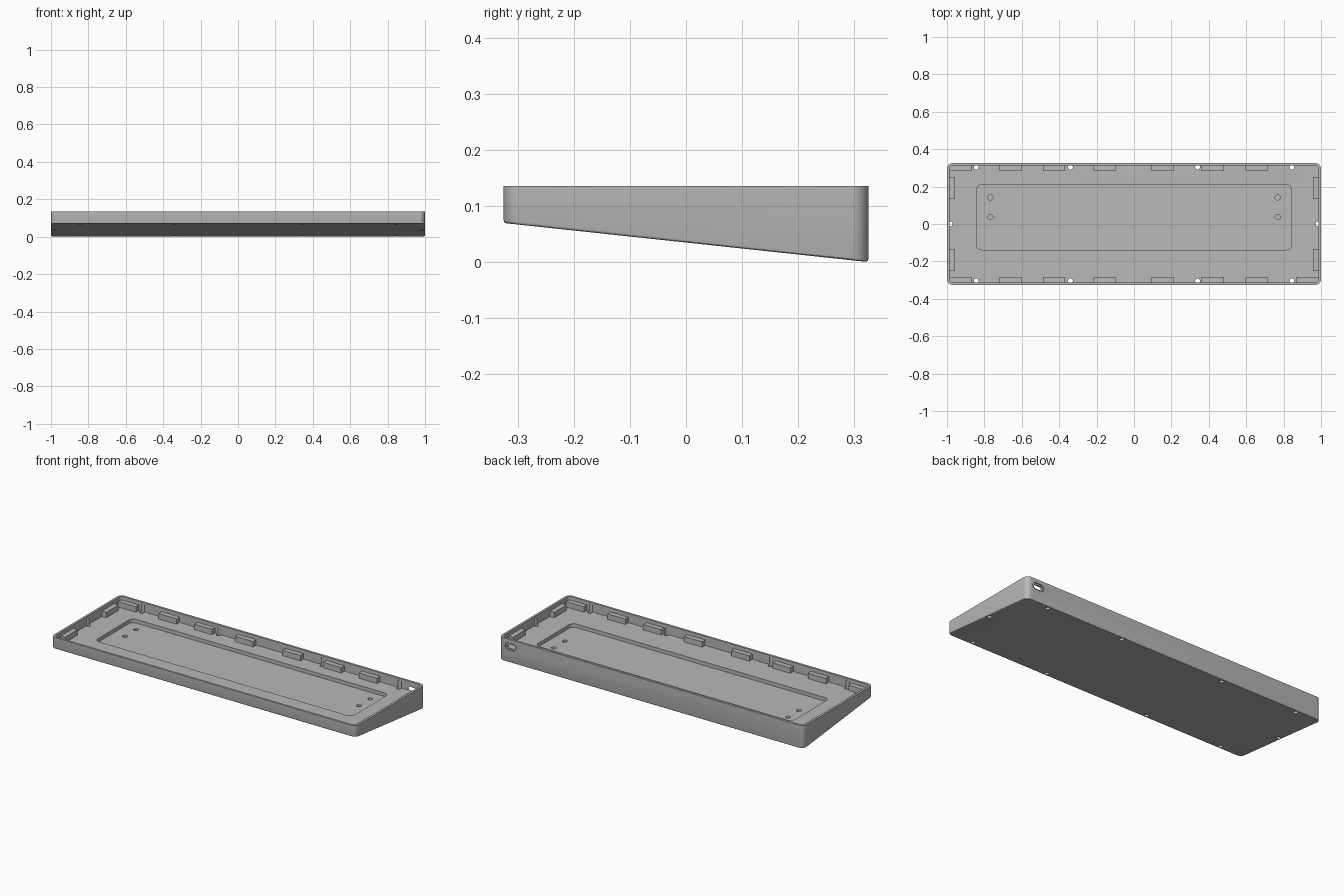
import bpy, bmesh
from math import radians, cos, sin, pi
from mathutils import Matrix

cube = bpy.data.objects.get("Cube")
if cube:
    bpy.data.objects.remove(cube, do_unlink=True)

grey = bpy.data.materials.new("case grey")
grey.use_nodes = True
COLOUR = (0.48, 0.48, 0.48, 1)
grey.diffuse_color = COLOUR
grey.node_tree.nodes["Principled BSDF"].inputs["Base Color"].default_value = COLOUR

TOP = 0.136      # rim height
FLOOR = 0.082    # inside floor
POCKET = 0.06    # sunken panel
WALL = 0.013
HX, HY = 1.0, 0.325


def add_object(name, bm):
    mesh = bpy.data.meshes.new(name)
    bmesh.ops.recalc_face_normals(bm, faces=bm.faces)
    bm.to_mesh(mesh)
    bm.free()
    mesh.materials.append(grey)
    ob = bpy.data.objects.new(name, mesh)
    bpy.context.collection.objects.link(ob)
    return ob


def rounded_prism(name, hx, hy, r, z0, z1, centre=(0, 0), slope=0, fillet=0, upright=False):
    """Rounded rectangle pulled from z0 to z1; the lower end may slope along y."""
    bm = bmesh.new()
    steps = 8
    ring = []
    for k, (sx, sy) in enumerate(((1, 1), (-1, 1), (-1, -1), (1, -1))):
        for i in range(steps + 1):
            a = (k + i / steps) * pi / 2
            ring.append((sx * (hx - r) + r * cos(a), sy * (hy - r) + r * sin(a)))
    low = bm.faces.new([bm.verts.new((x, y, z0 - slope * y)) for x, y in ring])
    edges = low.edges[:]
    ext = bmesh.ops.extrude_face_region(bm, geom=[low], use_keep_orig=True)
    for v in ext["geom"]:
        if isinstance(v, bmesh.types.BMVert):
            v.co.z = z1
    if fillet:
        bmesh.ops.bevel(bm, geom=edges, offset=fillet, segments=3,
                        profile=0.5, affect='EDGES')
    if upright:  # pull along y instead of z
        bm.transform(Matrix.Rotation(radians(90), 4, 'X') @ Matrix.Scale(-1, 4, (0, 0, 1)))
        bm.transform(Matrix.Translation((centre[0], 0, centre[1])))
    else:
        bm.transform(Matrix.Translation((centre[0], centre[1], 0)))
    return add_object(name, bm)


def cylinder(name, x, y, r, z0, z1):
    bm = bmesh.new()
    bmesh.ops.create_cone(bm, cap_ends=True, segments=24, radius1=r, radius2=r,
                          depth=z1 - z0,
                          matrix=Matrix.Translation((x, y, (z0 + z1) / 2)))
    return add_object(name, bm)


def box(name, x0, x1, y0, y1, z0, z1):
    bm = bmesh.new()
    bmesh.ops.create_cube(bm, size=1)
    bmesh.ops.scale(bm, vec=(x1 - x0, y1 - y0, z1 - z0), verts=bm.verts)
    bmesh.ops.translate(bm, vec=((x0 + x1) / 2, (y0 + y1) / 2, (z0 + z1) / 2), verts=bm.verts)
    return add_object(name, bm)


def cut(target, cutter):
    mod = target.modifiers.new("cut", 'BOOLEAN')
    mod.operation = 'DIFFERENCE'
    mod.solver = 'EXACT'
    mod.object = cutter
    cutter.hide_render = True
    bpy.context.view_layer.objects.active = target
    bpy.ops.object.modifier_apply(modifier=mod.name)
    bpy.data.objects.remove(cutter, do_unlink=True)


# Wedge-shaped tray, hollowed, with a sunken panel in the floor
case = rounded_prism("case_tray", HX, HY, 0.03, 0.035, TOP, slope=0.107, fillet=0.005)
cut(case, rounded_prism("cavity", HX - WALL, HY - WALL, 0.018, FLOOR, TOP + 0.1))
cut(case, rounded_prism("pocket", 0.843, 0.174, 0.03, POCKET, FLOOR + 0.02, centre=(0, 0.036)))

# Screw holes through floor and wall, and blind holes in the panel
screws = [(sx * x, sy * 0.304) for x in (0.843, 0.34) for sx in (-1, 1) for sy in (-1, 1)]
for x, y in screws + [(-0.983, 0), (0.983, 0)]:
    cut(case, cylinder("screw_hole", x, y, 0.013, -0.1, TOP - 0.012))
for x in (-0.768, 0.768):
    for y in (0.038, 0.142):
        cut(case, cylinder("blind_hole", x, y, 0.014, 0.045, FLOOR))

# Cable port near the left end of the back wall: recess plus through slot
PORT = (0.922, 0.093)
cut(case, rounded_prism("port_recess", 0.037, 0.02, 0.0195, HY - 0.006, HY + 0.1,
                        centre=PORT, upright=True))
cut(case, rounded_prism("port_slot", 0.026, 0.011, 0.0105, HY - 0.05, HY + 0.1,
                        centre=PORT, upright=True))

# Support blocks along the walls
SUPPORT = 0.114
for x in (-0.928, -0.66, -0.427, -0.158, 0.152, 0.42, 0.655, 0.928):
    for side, label in ((-1, "front"), (1, "back")):
        if side == 1 and x > 0.9:
            continue  # space for the cable port
        ys = sorted((side * 0.283, side * (HY - WALL + 0.001)))
        box(label + "_support", x - 0.059, x + 0.059, *ys, FLOOR - 0.002, SUPPORT)
for side, label in ((-1, "right"), (1, "left")):
    xs = sorted((side * 0.958, side * (HX - WALL + 0.001)))
    for y in (-0.192, 0.192):
        box(label + "_support", *xs, y - 0.058, y + 0.058, FLOOR - 0.002, SUPPORT)

# Smooth the rounded corners, keep the creases crisp
bpy.ops.object.select_all(action='DESELECT')
case.select_set(True)
bpy.context.view_layer.objects.active = case
bpy.ops.object.shade_smooth_by_angle(angle=radians(30))
